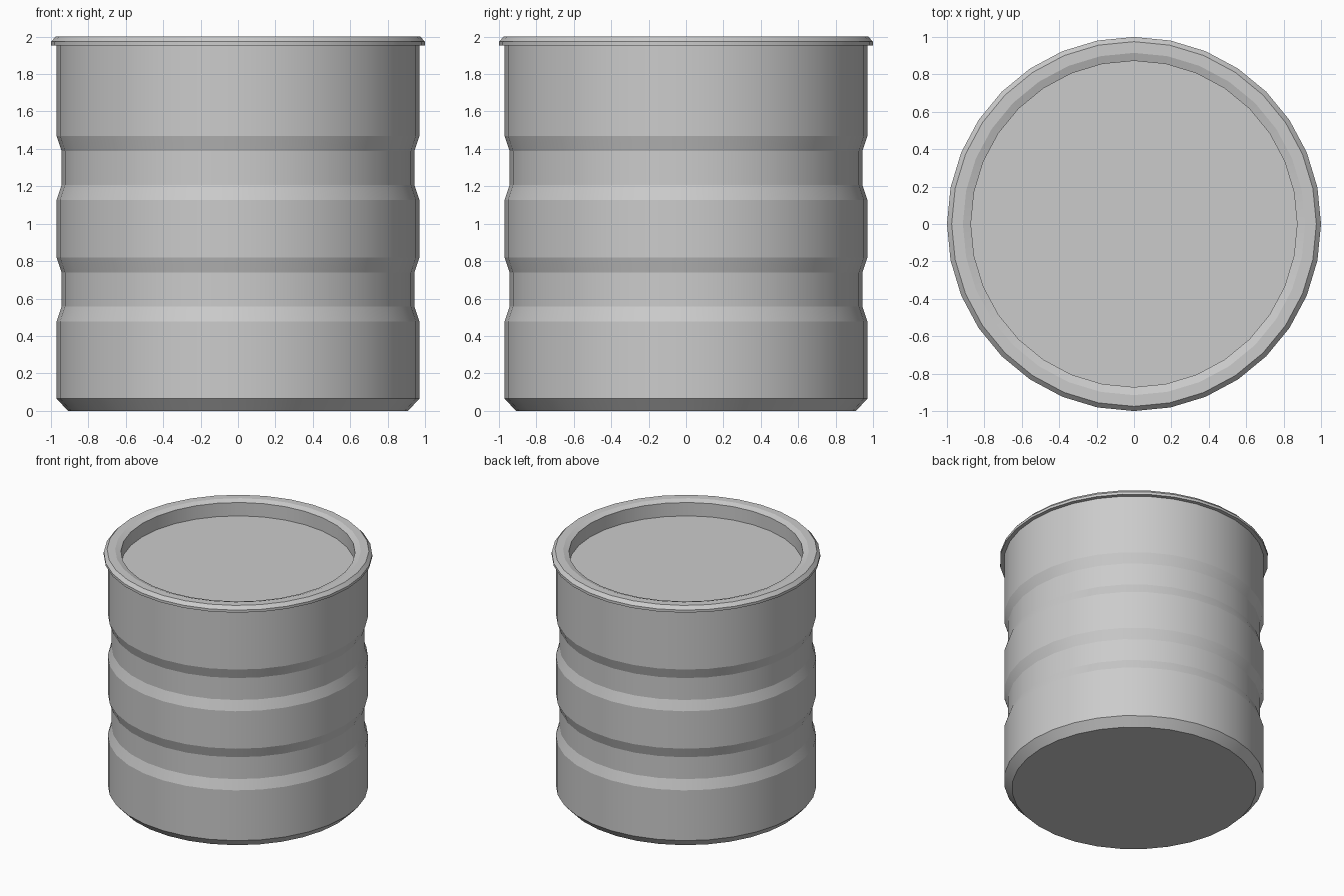
import bpy, bmesh
from math import cos, sin, pi, radians

if "Cube" in bpy.data.objects:
    bpy.data.objects.remove(bpy.data.objects["Cube"])

SIDES = 32


def lathe(name, profile):
    """Spin an (r, z) profile, listed bottom to top, into a closed solid."""
    bm = bmesh.new()
    rings = [[bm.verts.new((r * cos(2 * pi * i / SIDES), r * sin(2 * pi * i / SIDES), z))
              for i in range(SIDES)] for r, z in profile]
    for a, b in zip(rings, rings[1:]):
        for i in range(SIDES):
            j = (i + 1) % SIDES
            bm.faces.new((a[i], a[j], b[j], b[i]))
    bm.faces.new(rings[0][::-1])   # bottom disc
    bm.faces.new(rings[-1])        # sunken lid disc
    mesh = bpy.data.meshes.new(name)
    bm.to_mesh(mesh)
    bm.free()
    obj = bpy.data.objects.new(name, mesh)
    bpy.context.collection.objects.link(obj)
    return obj


R, GROOVE = 0.97, 0.943

# Chamfered base
profile = [(0.91, 0), (R, 0.065)]
# Two pressed-in bands around the body
for z in (0.478, 1.128):
    profile += [(R, z), (GROOVE, z + 0.08), (GROOVE, z + 0.26), (R, z + 0.342)]
# Rolled rim and recessed lid
profile += [(R, 1.952), (1.0, 1.952), (1.0, 1.973), (0.975, 2.0),
            (0.915, 2.0), (0.872, 1.985), (0.872, 1.875)]

drum = lathe("drum", profile)

# Smooth around the drum, crisp at the band edges
bpy.context.view_layer.objects.active = drum
drum.select_set(True)
bpy.ops.object.shade_smooth_by_angle(angle=radians(14))
